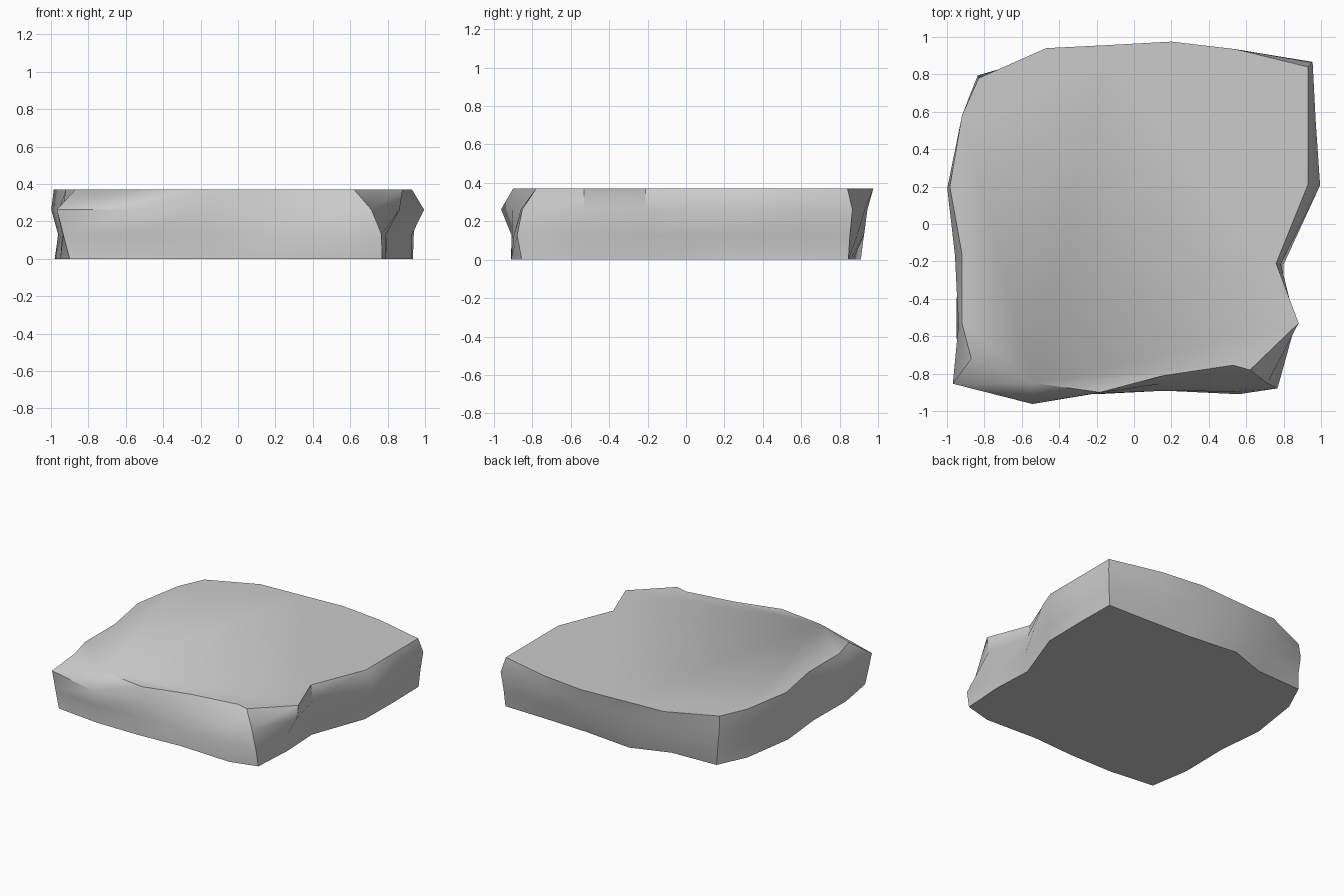
import bpy, bmesh, math
from mathutils import Vector

if "Cube" in bpy.data.objects:
    bpy.data.objects.remove(bpy.data.objects["Cube"])

H = 0.37
# Footprints, counter-clockwise from the front-left corner, five segments a side
bottom = [(-.90, -.87), (-.55, -.91), (-.20, -.91), (.14, -.89), (.56, -.91),
          (.77, -.855), (.79, -.53), (.775, -.22), (.93, .20), (.935, .55),
          (.93, .845), (.57, .855), (.22, .87), (-.157, .91), (-.445, .81),
          (-.815, .795), (-.92, .57), (-.98, .17), (-.945, -.19), (-.95, -.57)]
top = [(-.87, -.72), (-.54, -.85), (-.18, -.90), (.16, -.81), (.53, -.755),
       (.62, -.78), (.88, -.53), (.76, -.21), (.93, .21), (.93, .55),
       (.93, .84), (.54, .935), (.20, .975), (-.13, .957), (-.47, .94),
       (-.83, .78), (-.92, .58), (-.985, .20), (-.92, -.16), (-.92, -.53)]

# Outward bulge of the two middle rings, per column
low = [.045, .02, 0, .03, .04, .05, -.03, .03, 0, 0,
       .01, .01, .02, 0, .02, 0, 0, -.02, .01, 0]
high = [.09, .095, 0, .02, .06, .05, .01, .02, .065, .04,
        .025, .02, 0, 0, 0, .01, 0, .015, .03, .01]

sides = [Vector((0, -1)), Vector((1, 0)), Vector((0, 1)), Vector((-1, 0))]


def outward(i):
    n = sides[i // 5]
    return n + sides[i // 5 - 1] if i % 5 == 0 else n


def ring(bm, t, bulge):
    verts = []
    for i in range(20):
        p = Vector(bottom[i]).lerp(Vector(top[i]), t) + outward(i) * bulge[i]
        verts.append(bm.verts.new((p.x, p.y, H * t)))
    return verts


# Rough stone slab: four stacked rings, capped flat
bm = bmesh.new()
flat = [0] * 20
rings = [ring(bm, 0, flat), ring(bm, .35, low), ring(bm, .71, high), ring(bm, 1, flat)]
for a, b in zip(rings, rings[1:]):
    for i in range(20):
        j = (i + 1) % 20
        bm.faces.new((a[i], a[j], b[j], b[i]))
bm.faces.new(rings[0][::-1])
bm.faces.new(rings[-1])
mesh = bpy.data.meshes.new("stone_slab")
bm.to_mesh(mesh)
bm.free()
slab = bpy.data.objects.new("stone_slab", mesh)
bpy.context.collection.objects.link(slab)

# Smooth sides, crisp corners and rims
bpy.context.view_layer.objects.active = slab
slab.select_set(True)
bpy.ops.object.shade_smooth_by_angle(angle=math.radians(40))
